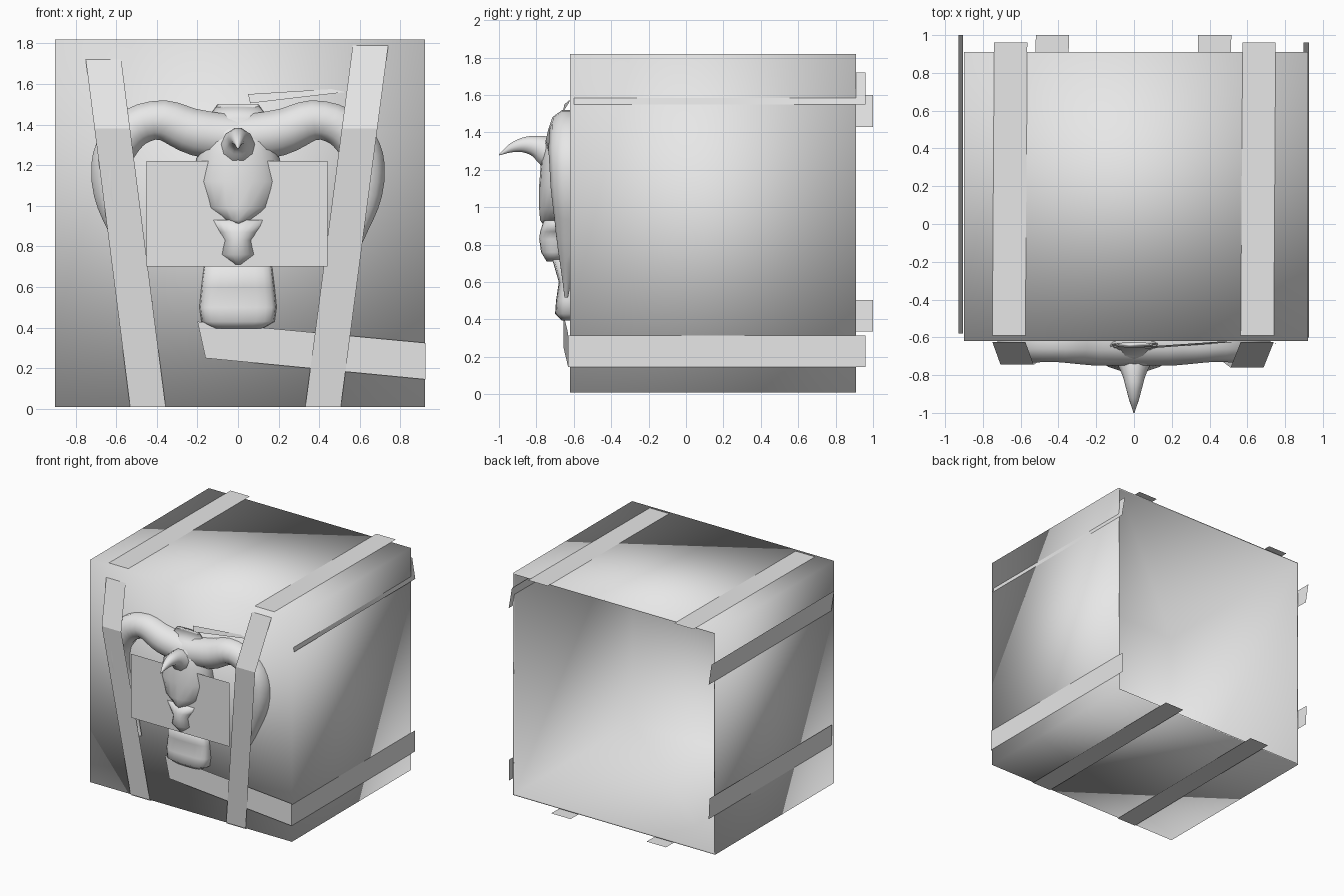
import bpy, bmesh, math
from mathutils import Vector

old = bpy.data.objects.get("Cube")
if old:
    bpy.data.objects.remove(old, do_unlink=True)

# One plain grey for everything
grey = bpy.data.materials.new("plain_grey")
grey.use_nodes = True
grey.diffuse_color = (0.8, 0.8, 0.8, 1)
grey.node_tree.nodes["Principled BSDF"].inputs["Base Color"].default_value = (0.8, 0.8, 0.8, 1)

WALL = -0.62  # front wall of the box


def add(name, bm, smooth=False):
    bmesh.ops.recalc_face_normals(bm, faces=bm.faces)
    mesh = bpy.data.meshes.new(name)
    bm.to_mesh(mesh)
    bm.free()
    obj = bpy.data.objects.new(name, mesh)
    bpy.context.collection.objects.link(obj)
    mesh.materials.append(grey)
    for p in mesh.polygons:
        p.use_smooth = smooth
    return obj


def trim(bm):
    """Cut off whatever would sit inside the box."""
    geom = bm.verts[:] + bm.edges[:] + bm.faces[:]
    bmesh.ops.bisect_plane(bm, geom=geom, plane_co=(0, WALL + 0.005, 0),
                           plane_no=(0, 1, 0), clear_outer=True)


def sheet(name, edge_a, edge_b):
    """Flat strap spanned between two edge lines."""
    bm = bmesh.new()
    a = [bm.verts.new(p) for p in edge_a]
    b = [bm.verts.new(p) for p in edge_b]
    for i in range(len(a) - 1):
        bm.faces.new((a[i], a[i + 1], b[i + 1], b[i]))
    return add(name, bm)


def loft(name, rings, y_mid, sides=20, power=1.0):
    """Stack of rounded sections: (height, half width, front y)."""
    bm = bmesh.new()
    loops = []
    for z, w, front in rings:
        loop = []
        for i in range(sides):
            t = 2 * math.pi * i / sides
            c, s = math.cos(t), math.sin(t)
            x = math.copysign(abs(c) ** power, c) * w
            y = math.copysign(abs(s) ** power, s) * (y_mid - front)
            loop.append(bm.verts.new((x, y_mid + y, z)))
        loops.append(loop)
    for lo, hi in zip(loops, loops[1:]):
        for i in range(sides):
            j = (i + 1) % sides
            bm.faces.new((lo[i], lo[j], hi[j], hi[i]))
    bm.faces.new(loops[0])
    bm.faces.new(loops[-1])
    trim(bm)
    return add(name, bm, True)


def horn(name, path, side=1):
    """Tapered tube along a path of (x, y, z, radius)."""
    curve = bpy.data.curves.new(name, "CURVE")
    curve.dimensions = "3D"
    curve.bevel_depth = 1
    curve.bevel_resolution = 3
    curve.resolution_u = 5
    spline = curve.splines.new("BEZIER")
    spline.bezier_points.add(len(path) - 1)
    for bp, (x, y, z, r) in zip(spline.bezier_points, path):
        bp.co = (x * side, y, z)
        bp.radius = r
        bp.handle_left_type = bp.handle_right_type = "AUTO"
    tmp = bpy.data.objects.new(name + "_path", curve)
    bpy.context.collection.objects.link(tmp)
    deps = bpy.context.evaluated_depsgraph_get()
    mesh = bpy.data.meshes.new_from_object(tmp.evaluated_get(deps))
    bpy.data.objects.remove(tmp)
    bm = bmesh.new()
    bm.from_mesh(mesh)
    trim(bm)
    bpy.data.meshes.remove(mesh)
    return add(name, bm, True)


# Box shell, open at the back
bm = bmesh.new()
bmesh.ops.create_cube(bm, size=1)
for v in bm.verts:
    v.co = Vector((0.01 + v.co.x * 1.82, 0.145 + v.co.y * 1.53, 0.915 + v.co.z * 1.81))
back = max(bm.faces, key=lambda f: f.calc_center_median().y)
bmesh.ops.delete(bm, geom=[back], context="FACES_ONLY")
box = add("box_shell", bm, True)
solid = box.modifiers.new("thickness", "SOLIDIFY")
solid.thickness = 0.015
solid.offset = -1

# Upright straps: top, bent front, and bottom
for name, x_top, x_low, z_top, y_peak in (("right", -0.75, -0.53, 1.72, -0.745),
                                          ("left", 0.565, 0.33, 1.79, -0.76)):
    w = 0.175
    sheet(name + "_top_strap", [(x_top, -0.59, 1.824), (x_top + 0.01, 0.96, 1.824)],
          [(x_top + w, -0.59, 1.824), (x_top + 0.01 + w, 0.96, 1.824)])
    sheet(name + "_bottom_strap", [(x_low, -0.62, 0.003), (x_low + 0.01, 1.0, 0.003)],
          [(x_low + w, -0.62, 0.003), (x_low + 0.01 + w, 1.0, 0.003)])
    edge = []
    for z, y in ((z_top, -0.625), (1.38, y_peak), (0.01, -0.625)):
        edge.append((x_low + (x_top - x_low) * z / z_top, y, z))
    sheet(name + "_front_strap", edge, [(x + w, y, z) for x, y, z in edge])

# Side straps: x and z of the lower and upper edge, then the y range
for name, xl, zl, xh, zh, y0, y1 in (
        ("left_upper_side_strap", 0.926, 1.55, 0.897, 1.72, -0.6, 0.96),
        ("left_lower_side_strap", 0.924, 0.145, 0.924, 0.315, -0.63, 0.96),
        ("right_upper_side_strap", -0.904, 1.43, -0.93, 1.6, -0.58, 1.0),
        ("right_lower_side_strap", -0.904, 0.335, -0.912, 0.505, -0.58, 1.0)):
    sheet(name, [(xl, y0, zl), (xl, y1, zl)], [(xh, y0, zh), (xh, y1, zh)])

# Straps crossing the front
sheet("lower_front_strap", [(0.924, -0.63, 0.145), (-0.16, -0.655, 0.25)],
      [(0.924, -0.63, 0.325), (-0.2, -0.655, 0.43)])
sheet("upper_front_strap", [(0.06, -0.66, 1.505), (0.53, -0.625, 1.56)],
      [(0.05, -0.65, 1.55), (0.46, -0.622, 1.575)])

# Face plate
sheet("face_plate", [(-0.45, -0.735, 0.7), (0.44, -0.735, 0.7)],
      [(-0.45, -0.735, 1.22), (0.44, -0.735, 1.22)])

# Mask parts
loft("mask_head", [(0.91, 0.02, -0.765), (0.93, 0.08, -0.78), (0.99, 0.18, -0.785),
                   (1.12, 0.228, -0.785), (1.25, 0.2, -0.775), (1.36, 0.17, -0.755),
                   (1.43, 0.15, -0.7), (1.5, 0.1, -0.625)], -0.64)
loft("mask_snout", [(0.71, 0.02, -0.745), (0.76, 0.09, -0.775), (0.83, 0.07, -0.785),
                    (0.87, 0.1, -0.78), (0.93, 0.15, -0.76)], -0.7)
loft("mask_chin", [(0.395, 0.12, -0.665), (0.43, 0.18, -0.7), (0.5, 0.19, -0.695),
                   (0.6, 0.18, -0.68), (0.72, 0.165, -0.715)], -0.62, power=0.6)

# Horns, mirrored, and the central spike
for name, side in (("left_horn", 1), ("right_horn", -1)):
    horn(name, [(0, -0.63, 1.33, 0.12), (0.2, -0.63, 1.36, 0.12), (0.42, -0.63, 1.42, 0.1),
                (0.59, -0.63, 1.3, 0.105), (0.63, -0.63, 1.12, 0.095),
                (0.56, -0.63, 0.85, 0.065), (0.43, -0.64, 0.52, 0.01)], side)
horn("forehead_spike", [(0, -0.72, 1.29, 0.095), (0, -0.82, 1.33, 0.055),
                        (0, -0.91, 1.325, 0.032), (0, -1.0, 1.28, 0.003)])
